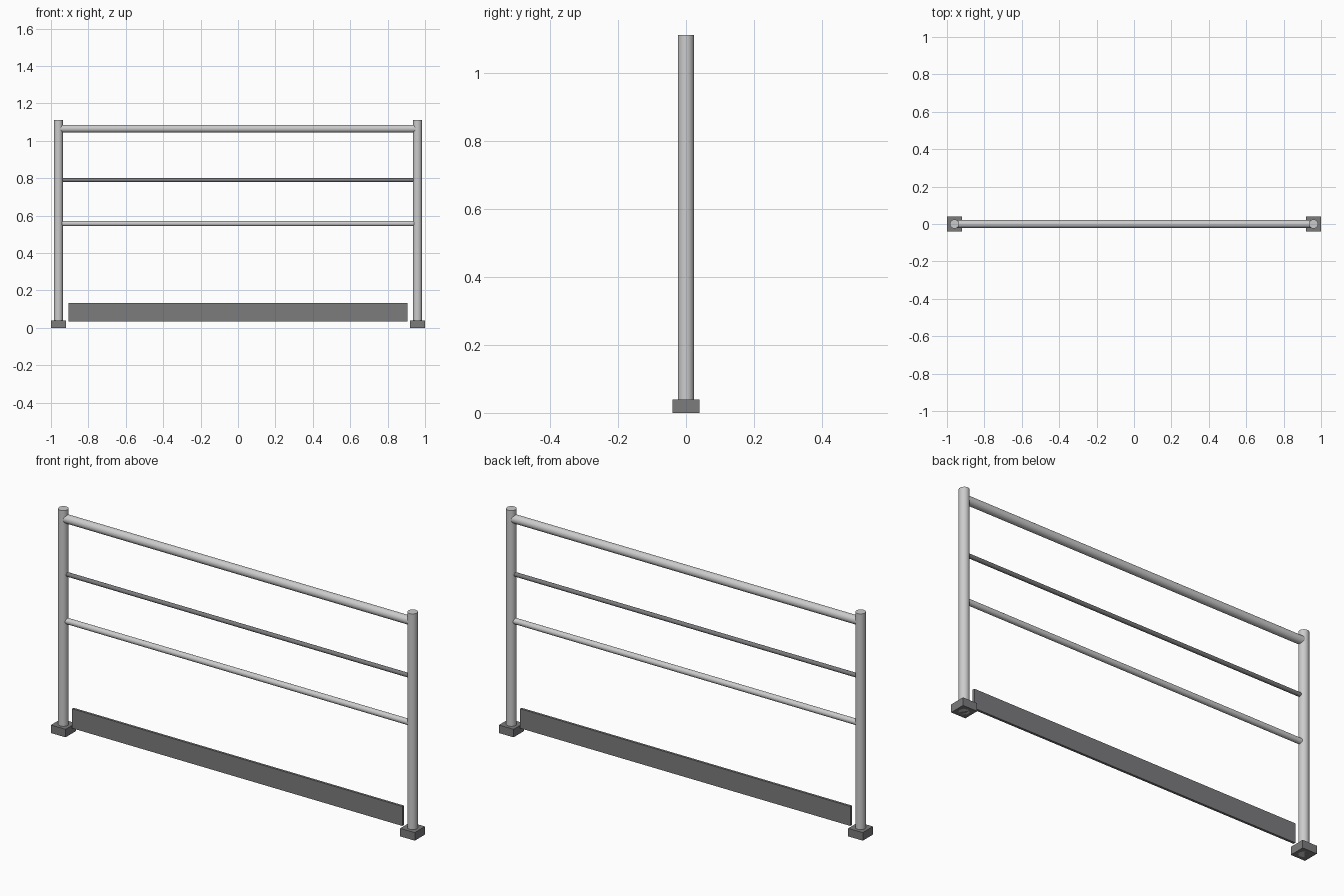
import bpy
import math

if "Cube" in bpy.data.objects:
    bpy.data.objects.remove(bpy.data.objects["Cube"])


def grey(name, v):
    m = bpy.data.materials.new(name)
    m.diffuse_color = (v, v, v * 1.04, 1)
    m.use_nodes = True
    m.node_tree.nodes["Principled BSDF"].inputs["Base Color"].default_value = m.diffuse_color
    return m


light = grey("galvanised_steel", 0.6)
dark = grey("dark_steel", 0.2)


def box(name, loc, size):
    bpy.ops.mesh.primitive_cube_add(size=1, location=loc)
    o = bpy.context.object
    o.name = name
    o.scale = size
    bpy.ops.object.transform_apply(location=False, rotation=False, scale=True)
    o.data.materials.append(dark)


def tube(name, loc, radius, length, mat, along_x=False):
    rot = (0, math.pi / 2, 0) if along_x else (0, 0, 0)
    bpy.ops.mesh.primitive_cylinder_add(vertices=24, radius=radius, depth=length,
                                        location=loc, rotation=rot)
    o = bpy.context.object
    o.name = name
    o.data.materials.append(mat)
    bpy.ops.object.shade_smooth_by_angle(angle=math.radians(35))


POST_X = 0.96
POST_TOP = 1.112

# Posts standing in square feet
for side, s in (("left", -1), ("right", 1)):
    tube(side + "_post", (s * POST_X, 0, POST_TOP / 2), 0.024, POST_TOP, light)
    box(side + "_foot", (s * POST_X, 0, 0.02), (0.08, 0.08, 0.04))

# Horizontal rails, ends buried in the posts
for name, z, r, mat in (("top_rail", 1.065, 0.021, light),
                        ("middle_rail", 0.79, 0.0105, dark),
                        ("lower_rail", 0.558, 0.0145, light)):
    tube(name, (0, 0, z), r, 1.9, mat, along_x=True)

# Toe board
box("toe_board", (0, 0, 0.084), (1.815, 0.012, 0.097))
